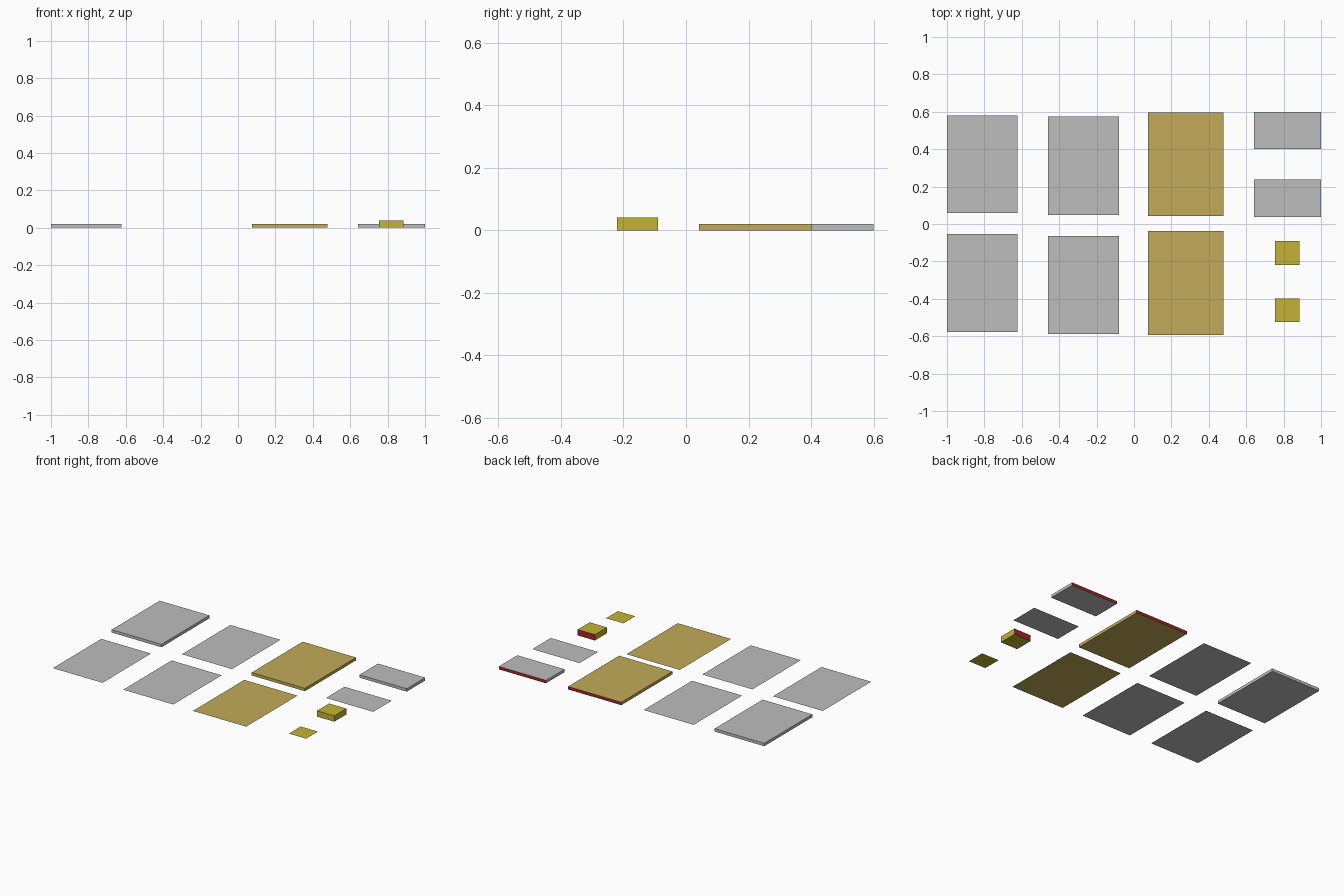
import bpy
import bmesh

if "Cube" in bpy.data.objects:
    bpy.data.objects.remove(bpy.data.objects["Cube"])


def mat(name, rgb):
    m = bpy.data.materials.new(name)
    m.diffuse_color = (*rgb, 1.0)
    m.use_nodes = True
    m.node_tree.nodes["Principled BSDF"].inputs["Base Color"].default_value = m.diffuse_color
    return m


grey = mat("grey", (0.51, 0.51, 0.51))
tan = mat("tan", (0.54, 0.41, 0.10))
yellow = mat("yellow", (0.55, 0.45, 0.036))
red = mat("red", (0.37, 0.02, 0.02))


def panel(name, x0, x1, y0, y1, height, colour, red_back=False):
    """Flat sheet on the ground, or a closed slab when it has height."""
    bm = bmesh.new()
    verts = [bm.verts.new((x, y, 0)) for x, y in
             ((x0, y0), (x1, y0), (x1, y1), (x0, y1))]
    face = bm.faces.new(verts)
    if height:
        ext = bmesh.ops.extrude_face_region(bm, geom=[face], use_keep_orig=True)
        top = [v for v in ext["geom"] if isinstance(v, bmesh.types.BMVert)]
        bmesh.ops.translate(bm, verts=top, vec=(0, 0, height))
        bmesh.ops.recalc_face_normals(bm, faces=bm.faces[:])
    bm.normal_update()
    # the back edge of some slabs is red
    for f in bm.faces:
        f.material_index = 1 if red_back and f.normal.y > 0.5 else 0
    me = bpy.data.meshes.new(name)
    bm.to_mesh(me)
    bm.free()
    me.materials.append(colour)
    if red_back:
        me.materials.append(red)
    ob = bpy.data.objects.new(name, me)
    bpy.context.collection.objects.link(ob)


# large grey panels
panel("left_back_slab", -1.0, -0.623, 0.06, 0.58, 0.02, grey)
panel("left_front_sheet", -1.0, -0.623, -0.578, -0.053, 0, grey)
panel("middle_back_sheet", -0.46, -0.08, 0.049, 0.574, 0, grey)
panel("middle_front_sheet", -0.46, -0.08, -0.587, -0.063, 0, grey)

# large tan panels
panel("tan_back_slab", 0.074, 0.478, 0.042, 0.595, 0.02, tan, True)
panel("tan_front_sheet", 0.074, 0.478, -0.594, -0.038, 0, tan)

# half-size grey panels
panel("small_back_slab", 0.642, 1.0, 0.40, 0.60, 0.02, grey, True)
panel("small_front_sheet", 0.642, 1.0, 0.037, 0.237, 0, grey)

# little yellow block and sheet
panel("yellow_block", 0.754, 0.885, -0.22, -0.09, 0.04, yellow, True)
panel("yellow_sheet", 0.754, 0.885, -0.525, -0.398, 0, yellow)
